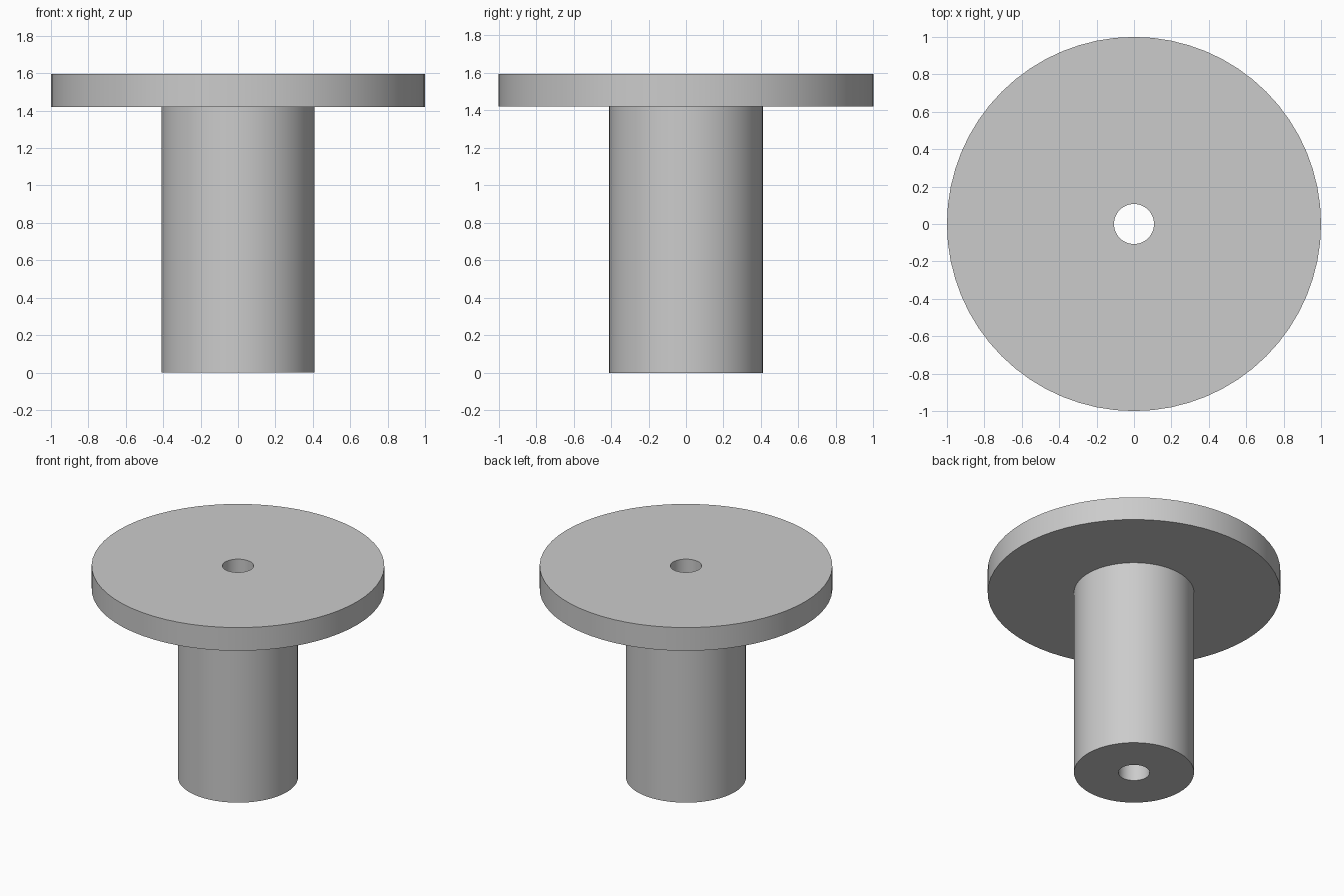
import bpy
import bmesh
import math
from mathutils import Matrix, Vector

SEGMENTS = 64
HOLE_R, SHAFT_R, FLANGE_R = 0.107, 0.41, 1.0
FLANGE_Z, TOP_Z = 1.42, 1.595

cube = bpy.data.objects.get("Cube")
if cube:
    bpy.data.objects.remove(cube, do_unlink=True)

# Single grey material
grey = bpy.data.materials.new("plain grey")
grey.use_nodes = True
colour = (0.6, 0.6, 0.6, 1)
grey.diffuse_color = colour
grey.node_tree.nodes["Principled BSDF"].inputs["Base Color"].default_value = colour


def lathe(name, profile, material):
    """Revolve a closed (radius, height) profile around z."""
    bm = bmesh.new()
    rings = []
    for i in range(SEGMENTS):
        turn = Matrix.Rotation(math.tau * i / SEGMENTS, 3, "Z")
        rings.append([bm.verts.new(turn @ Vector((r, 0, z))) for r, z in profile])
    count = len(profile)
    for i in range(SEGMENTS):
        a, b = rings[i], rings[(i + 1) % SEGMENTS]
        for j in range(count):
            k = (j + 1) % count
            bm.faces.new((a[j], b[j], b[k], a[k]))
    bmesh.ops.recalc_face_normals(bm, faces=bm.faces)
    mesh = bpy.data.meshes.new(name)
    bm.to_mesh(mesh)
    bm.free()
    mesh.materials.append(material)
    obj = bpy.data.objects.new(name, mesh)
    bpy.context.collection.objects.link(obj)
    bpy.ops.object.select_all(action="DESELECT")
    obj.select_set(True)
    bpy.context.view_layer.objects.active = obj
    bpy.ops.object.shade_smooth_by_angle(angle=math.radians(30))
    return obj


# Shaft, wide flange and through bore as one turned solid
lathe("flanged_bushing", [
    (HOLE_R, 0), (SHAFT_R, 0), (SHAFT_R, FLANGE_Z),
    (FLANGE_R, FLANGE_Z), (FLANGE_R, TOP_Z), (HOLE_R, TOP_Z),
], grey)
